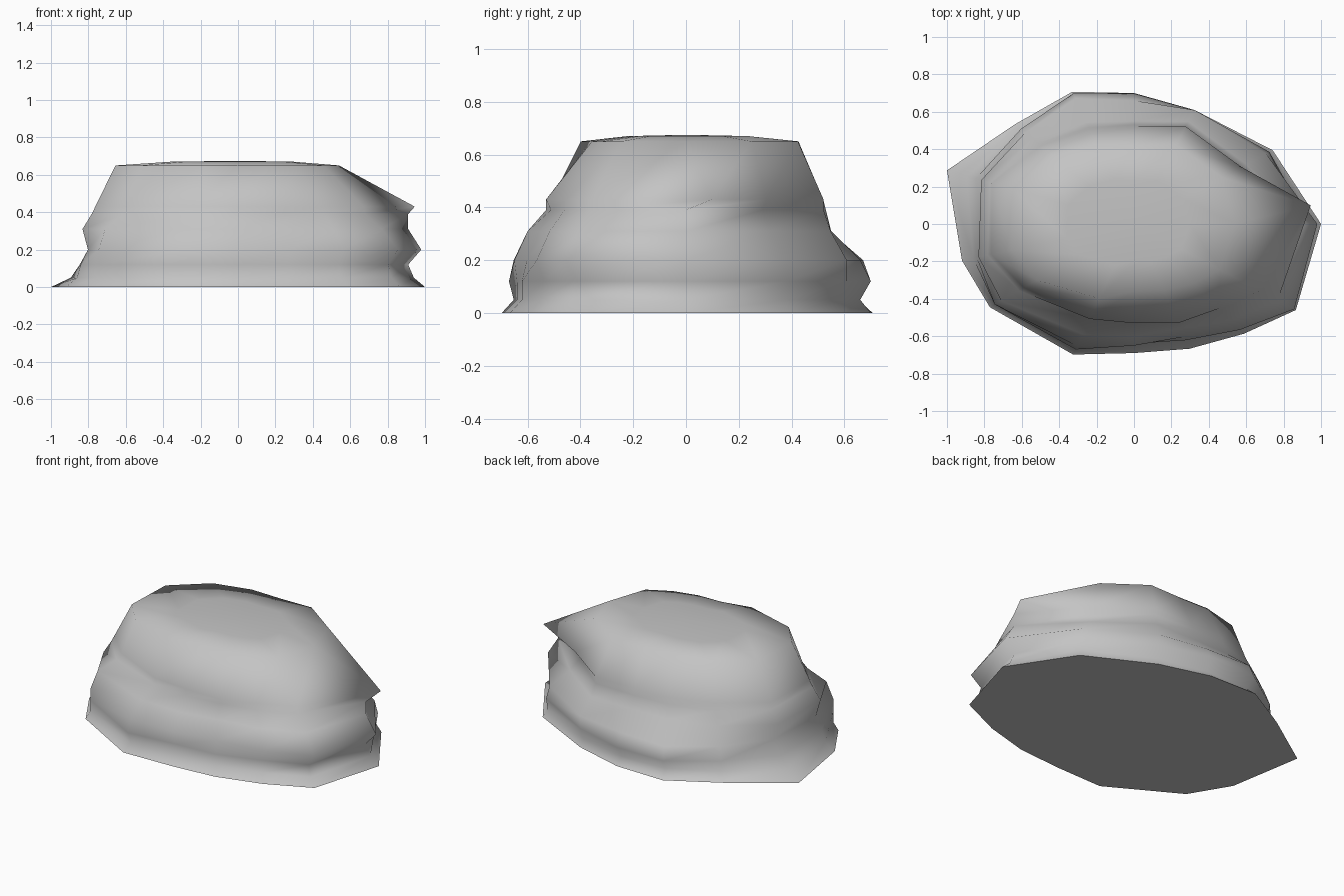
import bpy, bmesh, math

if "Cube" in bpy.data.objects:
    bpy.data.objects.remove(bpy.data.objects["Cube"])

# Stone colour
grey = bpy.data.materials.new("stone grey")
grey.diffuse_color = (0.55, 0.55, 0.55, 1)
grey.use_nodes = True
grey.node_tree.nodes["Principled BSDF"].inputs["Base Color"].default_value = grey.diffuse_color

# Uneven outline: directions of the corners, then radii of each layer by height
ANGLES = [0, 28, 62, 90, 115, 140, 164, 192, 210, 245, 270, 294, 315, 332]
LAYERS = {
    0.00: [1.0, .84, .69, .70, .78, .83, 1.04, .94, .89, .77, .69, .73, .83, .98],
    0.05: [.94, .81, .67, .66, .72, .78, .93, .88, .86, .72, .64, .68, .78, .93],
    0.12: [.91, .82, .69, .70, .77, .79, .88, .86, .86, .74, .64, .68, .76, .91],
    0.20: [.98, .80, .69, .66, .74, .76, .81, .82, .86, .72, .65, .66, .80, .97],
    0.31: [.91, .68, .62, .55, .60, .71, .85, .85, .82, .65, .60, .61, .73, .87],
    0.39: [.91, .62, .59, .53, .57, .67, .80, .80, .71, .56, .53, .56, .65, .77],
    0.43: [.95, .65, .59, .52, .56, .65, .79, .78, .68, .56, .53, .58, .64, .76],
    0.65: [.54, .53, .48, .42, .47, .57, .67, .67, .60, .44, .36, .39, .45, .52],
}
LEDGE_TURN = 6          # the pointed ledge leans towards the back
TOP_SCALE, TOP_Z, PEAK_Z = 0.55, 0.67, 0.675

bm = bmesh.new()


def ring(radii, z):
    verts = []
    for a, r in zip(ANGLES, radii):
        t = math.radians(a + (LEDGE_TURN if a == 0 and 0.4 < z < 0.5 else 0))
        verts.append(bm.verts.new((r * math.cos(t), r * math.sin(t), z)))
    return verts


# Layered sides and the gently domed top
rings = [ring(radii, z) for z, radii in LAYERS.items()]
rings.append(ring([r * TOP_SCALE for r in LAYERS[0.65]], TOP_Z))
n = len(ANGLES)
for low, high in zip(rings, rings[1:]):
    for i in range(n):
        j = (i + 1) % n
        bm.faces.new((low[i], low[j], high[j], high[i]))
peak = bm.verts.new((0, 0, PEAK_Z))
for i in range(n):
    bm.faces.new((rings[-1][i], rings[-1][(i + 1) % n], peak))

# Flat underside with a crisp rim
for f in bm.faces:
    f.smooth = True
bottom = bm.faces.new(list(reversed(rings[0])))
bottom.smooth = False
for e in bottom.edges:
    e.smooth = False

mesh = bpy.data.meshes.new("boulder")
bm.to_mesh(mesh)
bm.free()
mesh.materials.append(grey)
boulder = bpy.data.objects.new("boulder", mesh)
bpy.context.collection.objects.link(boulder)
